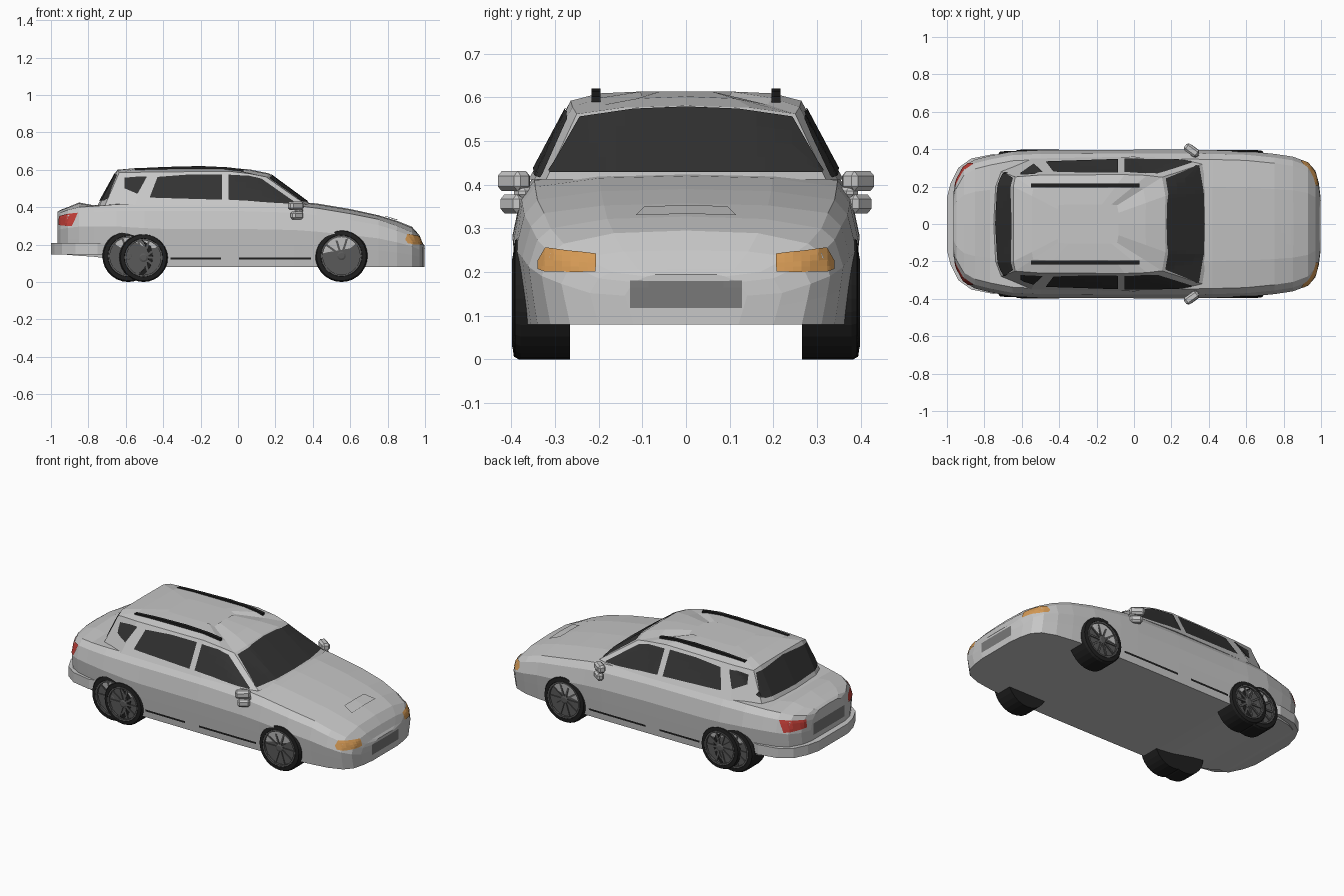
import bpy, bmesh, math
from mathutils import Vector, Matrix
from mathutils.bvhtree import BVHTree

if "Cube" in bpy.data.objects:
    bpy.data.objects.remove(bpy.data.objects["Cube"])


def material(name, r, g, b):
    m = bpy.data.materials.new(name)
    m.diffuse_color = (r, g, b, 1)
    m.use_nodes = True
    m.node_tree.nodes["Principled BSDF"].inputs["Base Color"].default_value = m.diffuse_color
    return m


PAINT = material("silver_paint", .57, .57, .57)
GLASS = material("dark_glass", .032, .032, .032)
BLACK = material("black_rubber", .014, .014, .014)
RIM = material("rim_grey", .10, .10, .10)
PLATE = material("plate_grey", .19, .19, .19)
RED = material("tail_red", .55, .05, .04)
ORANGE = material("lamp_orange", .66, .32, .09)


def finish(name, bm, mat, solid=True):
    if solid:
        bmesh.ops.recalc_face_normals(bm, faces=bm.faces)
    me = bpy.data.meshes.new(name)
    bm.to_mesh(me)
    tree = BVHTree.FromBMesh(bm)
    bm.free()
    me.materials.append(mat)
    ob = bpy.data.objects.new(name, me)
    bpy.context.collection.objects.link(ob)
    return tree


def loft(name, rings, mat, cap=True):
    """Join closed rings of equal length and cap both ends."""
    bm = bmesh.new()
    vr = [[bm.verts.new(p) for p in r] for r in rings]
    n = len(rings[0])
    for a, b in zip(vr, vr[1:]):
        for i in range(n):
            j = (i + 1) % n
            bm.faces.new((a[i], a[j], b[j], b[i]))
    bm.faces.new(vr[0])
    bm.faces.new(vr[-1])
    return finish(name, bm, mat)


def mirrored(half):
    """Close a half ring (first and last point on y = 0)."""
    return half + [(x, -y, z) for x, y, z in reversed(half[1:-1])]


def decal(name, cols, axis, sign, tree, mat, off=.004, n=6, rows=4):
    """Thin plate cast onto a surface. cols = (u, v_low, v_high)."""
    bm = bmesh.new()
    d = Vector((0, 0, 0))
    d[axis] = -sign
    ua, va = [i for i in range(3) if i != axis]
    grid = []
    for k, (a, b) in enumerate(zip(cols, cols[1:])):
        for s in range(n + (k == len(cols) - 2)):
            u, lo, hi = [p + (q - p) * s / n for p, q in zip(a, b)]
            line = []
            for r in range(rows + 1):
                o = Vector((0, 0, 0))
                o[ua], o[va], o[axis] = u, lo + (hi - lo) * r / rows, sign * 2
                hit, nor, _, _ = tree.ray_cast(o, d)
                if hit is None:
                    o[axis] = sign * .3
                    hit, nor, _, _ = tree.find_nearest(o)
                line.append(bm.verts.new(hit + nor * off))
            grid.append(line)
    for a, b in zip(grid, grid[1:]):
        for r in range(rows):
            f = bm.faces.new((a[r], b[r], b[r + 1], a[r + 1]))
            f.normal_update()
            if f.normal.dot(d) > 0:
                f.normal_flip()
    finish(name, bm, mat, False)


# Lower body: x, half width, bottom, edge height, centre height
stations = [
    (-.965, .17, .15, .36, .375), (-.95, .24, .15, .37, .385),
    (-.91, .31, .145, .385, .40), (-.85, .345, .14, .40, .425),
    (-.77, .365, .135, .405, .41), (-.65, .388, .12, .415, .42),
    (-.5, .395, .09, .42, .43), (-.4, .395, .08, .42, .43),
    (0, .397, .08, .42, .43), (.3, .397, .08, .41, .43),
    (.42, .395, .08, .395, .42), (.6, .39, .08, .365, .39),
    (.75, .375, .08, .335, .357), (.85, .36, .08, .30, .327),
    (.93, .33, .08, .265, .295), (.97, .285, .08, .235, .25),
    (.988, .22, .08, .20, .207), (.998, .14, .08, .19, .195)]
rings = []
for x, w, zb, zd, zt in stations:
    h = zd - zb
    rings.append(mirrored([
        (x, 0, zb), (x, w - .02, zb), (x, w - .008, zb + .35 * h),
        (x, w, zb + .6 * h), (x, w - .02, zb + .88 * h), (x, w - .05, zd),
        (x, w * .5, zd + (zt - zd) * .8), (x, 0, zt)]))
body = loft("lower_body", rings, PAINT)

# Cabin: base ring, roof edge ring, then crowned roof
base = [(-.75, 0), (-.74, .2), (-.71, .28), (-.55, .35), (0, .36),
        (.25, .347), (.365, .32), (.39, .17), (.395, 0)]
edge = [(-.645, 0, .60), (-.645, .2, .598), (-.635, .252, .585),
        (-.5, .262, .587), (-.05, .264, .592), (.07, .26, .578),
        (.15, .25, .562), (.168, .15, .576), (.165, 0, .581)]


def inward(t, lift, top):
    return [(x + (-.25 - x) * t, y * (1 - t), min(z + lift, top)) for x, y, z in edge]


cabin = loft("cabin", [mirrored(r) for r in (
    [(x, y, .412) for x, y in base], edge,
    inward(.25, .021, .609), inward(.6, .04, .613))], PAINT)

# Rear bumper shelf
plan = [(-1, 0), (-1, .14), (-.98, .22), (-.94, .3), (-.87, .35), (-.75, .374), (-.70, .36), (-.70, 0)]
loft("rear_bumper", [mirrored([(x, y, z) for x, y in plan])
                     for z in (.148, .208)], PAINT)

# Windscreen and tailgate glass
decal("windscreen", [(-.312, .426, .432), (-.243, .426, .553), (-.12, .426, .571),
                     (0, .426, .576), (.12, .426, .571), (.243, .426, .553),
                     (.312, .426, .432)], 0, 1, cabin, GLASS)
decal("tailgate_glass", [(-.275, .445, .455), (-.245, .435, .572), (0, .432, .59),
                         (.245, .435, .572), (.275, .445, .455)], 0, -1, cabin, GLASS)
# Number plates
decal("front_plate", [(-.128, .118, .18), (.128, .118, .18)], 0, 1, body, PLATE, .002)
decal("rear_plate", [(-.15, .24, .31), (.15, .24, .31)], 0, -1, body, PLATE)
# Raised lip on the bonnet
decal("bonnet_lip", [(.785, -.095, .095), (.85, -.115, .115)], 2, 1, body, PAINT, .007)


def lathe(name, profile, centre, side, mat, n=28):
    """Turn (radius, y) points round the wheel axle."""
    loft(name, [[(centre[0] + r * math.cos(a), side * y, centre[1] + r * math.sin(a))
                 for a in [2 * math.pi * i / n for i in range(n)]]
                for r, y in profile], mat)


def wheel(name, x, r, out, side):
    c = (x, r)
    lathe(name + "_tyre", [(r * .7, .265), (r, .265), (r, out - .015), (r * .95, out - .003),
                           (r * .79, out), (r * .75, out - .018), (.02, out - .02)],
          c, side, BLACK)
    lathe(name + "_hub", [(.024, out - .025), (.024, out - .006), (.015, out - .002)],
          c, side, RIM, 12)
    lathe(name + "_rim", [(r * .78, out - .012), (r * .78, out + .001), (r * .71, out + .001),
                          (r * .71, out - .012)], c, side, RIM)
    bm = bmesh.new()
    for k in range(10):
        m = (Matrix.Translation((x, side * (out - .013), r))
             @ Matrix.Rotation(k * math.pi / 5, 4, 'Y')
             @ Matrix.Translation((r * .42, 0, 0))
             @ Matrix.Diagonal((r * .62, .014, .011, 1)))
        bmesh.ops.create_cube(bm, size=1, matrix=m)
    finish(name + "_spokes", bm, RIM)


# Parts on both sides
for side, tag in ((-1, "right"), (1, "left")):
    for part, cols in (
            ("front_window", [(-.05, .438, .572), (.06, .432, .566), (.125, .426, .55),
                              (.31, .414, .420)]),
            ("rear_window", [(-.47, .45, .456), (-.43, .448, .56), (-.26, .443, .573),
                             (-.085, .438, .574)]),
            ("quarter_window", [(-.607, .50, .556), (-.537, .47, .562), (-.49, .556, .562)])):
        decal(part + "_" + tag, cols, 1, side, cabin, GLASS)
    # Sill strips
    decal("rear_sill_strip_" + tag, [(-.36, .12, .132), (-.09, .12, .132)], 1, side, body, BLACK)
    decal("front_sill_strip_" + tag, [(.005, .12, .132), (.39, .12, .132)], 1, side, body, BLACK)
    # Lamps
    decal("headlamp_" + tag, [(side * .206, .2, .24), (side * .32, .2, .254),
                              (side * .336, .206, .226)], 0, 1, body, ORANGE)
    decal("tail_lamp_" + tag, [(side * .20, .305, .35), (side * .322, .298, .368)],
          0, -1, body, RED)
    # Roof rails
    top = [(-.55, .606), (-.4, .615), (-.2, .62), (-.05, .613), (.03, .602)]
    prof = top + [(x, z - .03) for x, z in reversed(top)]
    loft("roof_rail_" + tag, [[(x, side * y, z) for x, z in prof]
                              for y in (.196, .216)], BLACK)
    # Door mirrors: housing and foot
    bm = bmesh.new()
    for loc, size in (((.308, .394, .408), (.085, .045, .046)),
                      ((.315, .394, .356), (.07, .04, .044)),
                      ((.325, .372, .382), (.04, .04, .03))):
        bmesh.ops.create_cube(bm, size=1, matrix=Matrix.Translation(
            (loc[0], side * loc[1], loc[2]))
            @ Matrix.Rotation(-side * math.radians(36), 4, 'Z')
            @ Matrix.Diagonal((*size, 1)))
    bmesh.ops.bevel(bm, geom=bm.edges[:], offset=.011, segments=1, affect='EDGES')
    finish("door_mirror_" + tag, bm, PAINT)
    # Wheels, with a doubled pair at the rear
    wheel("front_wheel_" + tag, .553, .14, .394, side)
    wheel("rear_wheel_" + tag, -.505, .13, .397, side)
    wheel("second_rear_wheel_" + tag, -.587, .138, .389, side)
